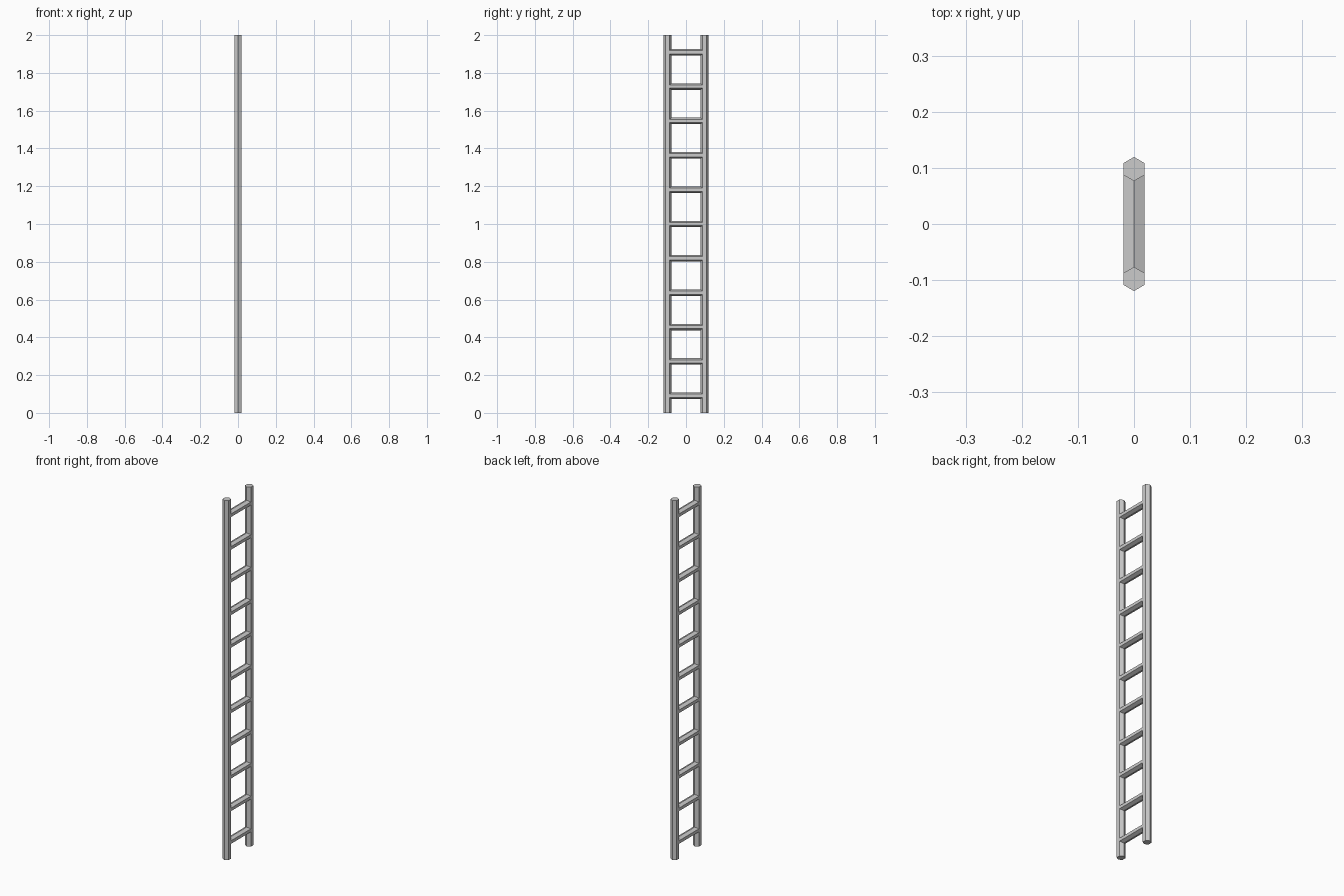
import bpy
from math import pi

if "Cube" in bpy.data.objects:
    bpy.data.objects.remove(bpy.data.objects["Cube"])

RADIUS = 0.0214      # hexagon corner radius
RAIL_Y = 0.098       # rail centre offset
HEIGHT = 2.0
RUNGS = 11


def hex_bar(name, length, location, rotation=(0, 0, 0), scale=(1, 1, 1)):
    bpy.ops.mesh.primitive_cylinder_add(vertices=6, radius=RADIUS, depth=length,
                                        location=location, rotation=rotation)
    bar = bpy.context.object
    bar.name = name
    bar.scale = scale
    return bar


# Two upright rails, hexagon corners pointing along y
for side, label in ((-1, "front"), (1, "back")):
    hex_bar(f"{label}_rail", HEIGHT, (0, side * RAIL_Y, HEIGHT / 2))

# Evenly spaced rungs, slightly flattened, with a ridge on top
step = HEIGHT / RUNGS
for i in range(RUNGS):
    hex_bar(f"rung_{i + 1}", 2 * RAIL_Y - RADIUS, (0, 0, step * (i + 0.5)),
            rotation=(pi / 2, 0, 0), scale=(1, 0.8, 1))
